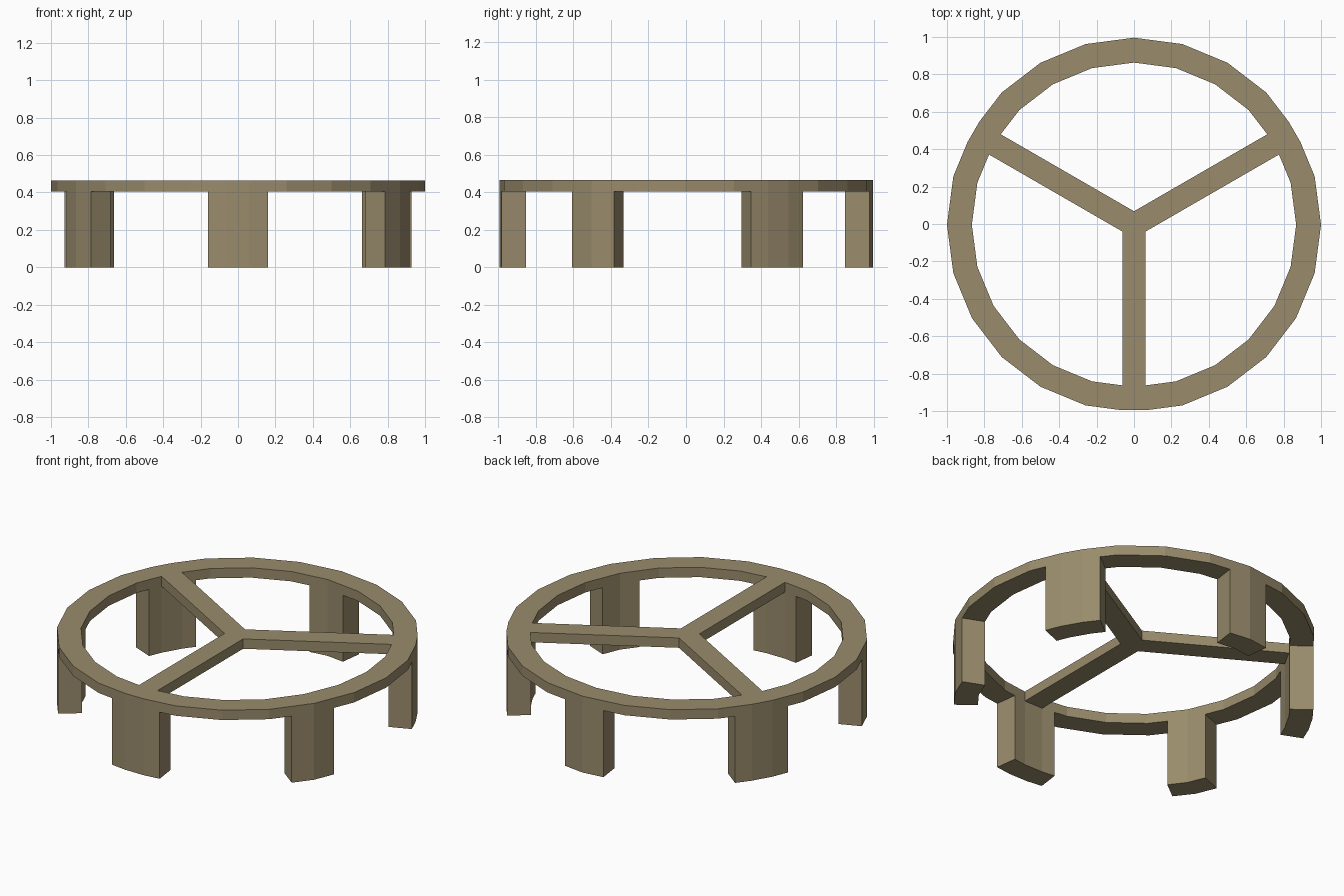
import bpy, bmesh
from math import sin, cos, tan, radians

if "Cube" in bpy.data.objects:
    bpy.data.objects.remove(bpy.data.objects["Cube"])

R_OUT, R_IN = 1.0, 0.867        # 24-sided ring
W = 0.0625                      # half width of a spoke
Z_RING, Z_TOP = 0.405, 0.465
Y_SHIFT = -0.004                # centres the bounding box
faces = {}                      # faces shared by two cells cancel out


def toggle(pts):
    pts = [tuple(round(c, 5) for c in p) for p in pts]
    key = frozenset(tuple(round(c, 3) + 0.0 for c in p) for p in pts)
    if key in faces:
        del faces[key]
    else:
        faces[key] = pts


def prism(poly, z0, z1):
    toggle([(x, y, z0) for x, y in poly])
    toggle([(x, y, z1) for x, y in poly])
    for (ax, ay), (bx, by) in zip(poly, poly[1:] + poly[:1]):
        toggle([(ax, ay, z0), (bx, by, z0), (bx, by, z1), (ax, ay, z1)])


def half_rim(r):
    """Rim points (radial, tangential) from the spoke edge to 60 degrees away."""
    p = [(r * cos(radians(a)), r * sin(radians(a))) for a in (15, 30, 45, 60)]
    edge = (r + (p[0][0] - r) * W / p[0][1], W)
    mid = lambda a, b: ((a[0] + b[0]) / 2, (a[1] + b[1]) / 2)
    return [edge, mid(edge, p[0]), *p[:3], mid(p[2], p[3]), p[3]]


def sector(angle):
    c, s = cos(radians(angle)), sin(radians(angle))
    place = lambda poly: [(c * u - s * t, s * u + c * t + Y_SHIFT) for u, t in poly]
    outer, inner = half_rim(R_OUT), half_rim(R_IN)
    flip = lambda p: (p[0], -p[1])

    # Rim cells on both sides of the spoke; first and last carry a leg
    cells = []
    for i in range(len(outer) - 1):
        quad = [outer[i], outer[i + 1], inner[i + 1], inner[i]]
        leg = i in (0, len(outer) - 2)
        cells += [(quad, leg), ([flip(p) for p in quad], leg)]
    # Rim cell at the spoke end
    cells.append(([outer[0], inner[0], flip(inner[0]), flip(outer[0])], True))
    # Spoke running to the hub
    hub = (W / tan(radians(60)), W)
    cells.append(([inner[0], hub, (0, 0), flip(hub), flip(inner[0])], False))

    for poly, leg in cells:
        prism(place(poly), Z_RING, Z_TOP)
        if leg:
            prism(place(poly), 0, Z_RING)


# Three identical sectors make the ring, spokes and six legs
for a in (-90, 30, 150):
    sector(a)

bm = bmesh.new()
for pts in faces.values():
    bm.faces.new([bm.verts.new(p) for p in pts])
bmesh.ops.remove_doubles(bm, verts=bm.verts, dist=0.001)
bmesh.ops.recalc_face_normals(bm, faces=bm.faces)
mesh = bpy.data.meshes.new("ring_stand")
bm.to_mesh(mesh)
bm.free()
stand = bpy.data.objects.new("ring_stand", mesh)
bpy.context.collection.objects.link(stand)

mat = bpy.data.materials.new("tan")
mat.diffuse_color = (0.32, 0.26, 0.15, 1)
mat.use_nodes = True
mat.node_tree.nodes["Principled BSDF"].inputs["Base Color"].default_value = mat.diffuse_color
mesh.materials.append(mat)
